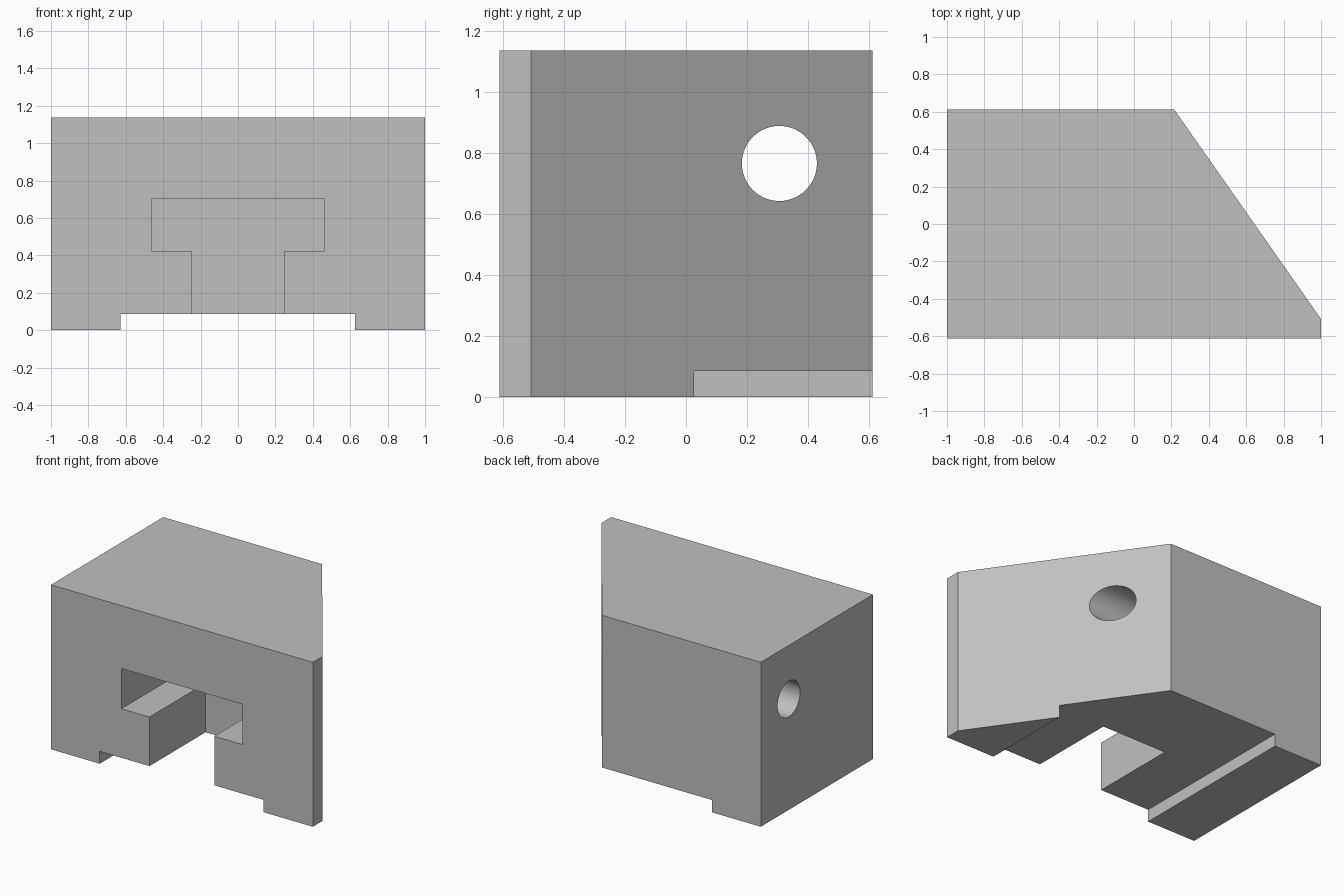
import bpy
import bmesh
import math

cube = bpy.data.objects.get("Cube")
if cube:
    bpy.data.objects.remove(cube, do_unlink=True)

HALF_D = 0.612
HEIGHT = 1.136
RECESS_Z = 0.085

grey = bpy.data.materials.new("light grey")
grey.use_nodes = True
colour = (0.53, 0.53, 0.53, 1)
grey.diffuse_color = colour
grey.node_tree.nodes["Principled BSDF"].inputs["Base Color"].default_value = colour


def prism(name, outline, direction):
    """Extrude a closed 3D outline along a direction."""
    bm = bmesh.new()
    face = bm.faces.new([bm.verts.new(p) for p in outline])
    ext = bmesh.ops.extrude_face_region(bm, geom=[face])
    moved = [v for v in ext["geom"] if isinstance(v, bmesh.types.BMVert)]
    bmesh.ops.translate(bm, verts=moved, vec=direction)
    bmesh.ops.recalc_face_normals(bm, faces=bm.faces)
    mesh = bpy.data.meshes.new(name)
    bm.to_mesh(mesh)
    bm.free()
    mesh.materials.append(grey)
    obj = bpy.data.objects.new(name, mesh)
    bpy.context.scene.collection.objects.link(obj)
    return obj


def cut(target, cutter):
    """Subtract the cutter, apply the result and remove the cutter."""
    cutter.hide_render = True
    bpy.context.view_layer.objects.active = target
    mod = target.modifiers.new("cut", "BOOLEAN")
    mod.operation = "DIFFERENCE"
    mod.solver = "EXACT"
    mod.object = cutter
    bpy.ops.object.modifier_apply(modifier=mod.name)
    bpy.data.objects.remove(cutter, do_unlink=True)


# Block with one slanted side
plan = [(-1, -HALF_D), (1, -HALF_D), (1, -0.508), (0.215, HALF_D), (-1, HALF_D)]
block = prism("slotted_block", [(x, y, 0) for x, y in plan], (0, 0, HEIGHT))

# Shallow channel along the whole underside
channel = [(-0.628, -0.2), (0.625, -0.2), (0.625, RECESS_Z), (-0.628, RECESS_Z)]
cut(block, prism("channel_cutter", [(x, -1, z) for x, z in channel], (0, 2, 0)))

# T-shaped slot from the front to mid depth
half = [(0.248, -0.1), (0.248, 0.424), (0.462, 0.424), (0.462, 0.702)]
tee = half + [(-x, z) for x, z in reversed(half)]
cut(block, prism("slot_cutter", [(x, -1, z) for x, z in tee], (0, 1, 0)))

# Round cross hole
steps = 64
circle = [(-1.5, 0.306 + 0.123 * math.cos(math.tau * i / steps),
           0.766 + 0.123 * math.sin(math.tau * i / steps)) for i in range(steps)]
cut(block, prism("hole_cutter", circle, (3, 0, 0)))

# Smooth the hole wall, keep the edges sharp
bpy.ops.object.select_all(action="DESELECT")
block.select_set(True)
bpy.context.view_layer.objects.active = block
bpy.ops.object.shade_smooth_by_angle(angle=math.radians(25))
